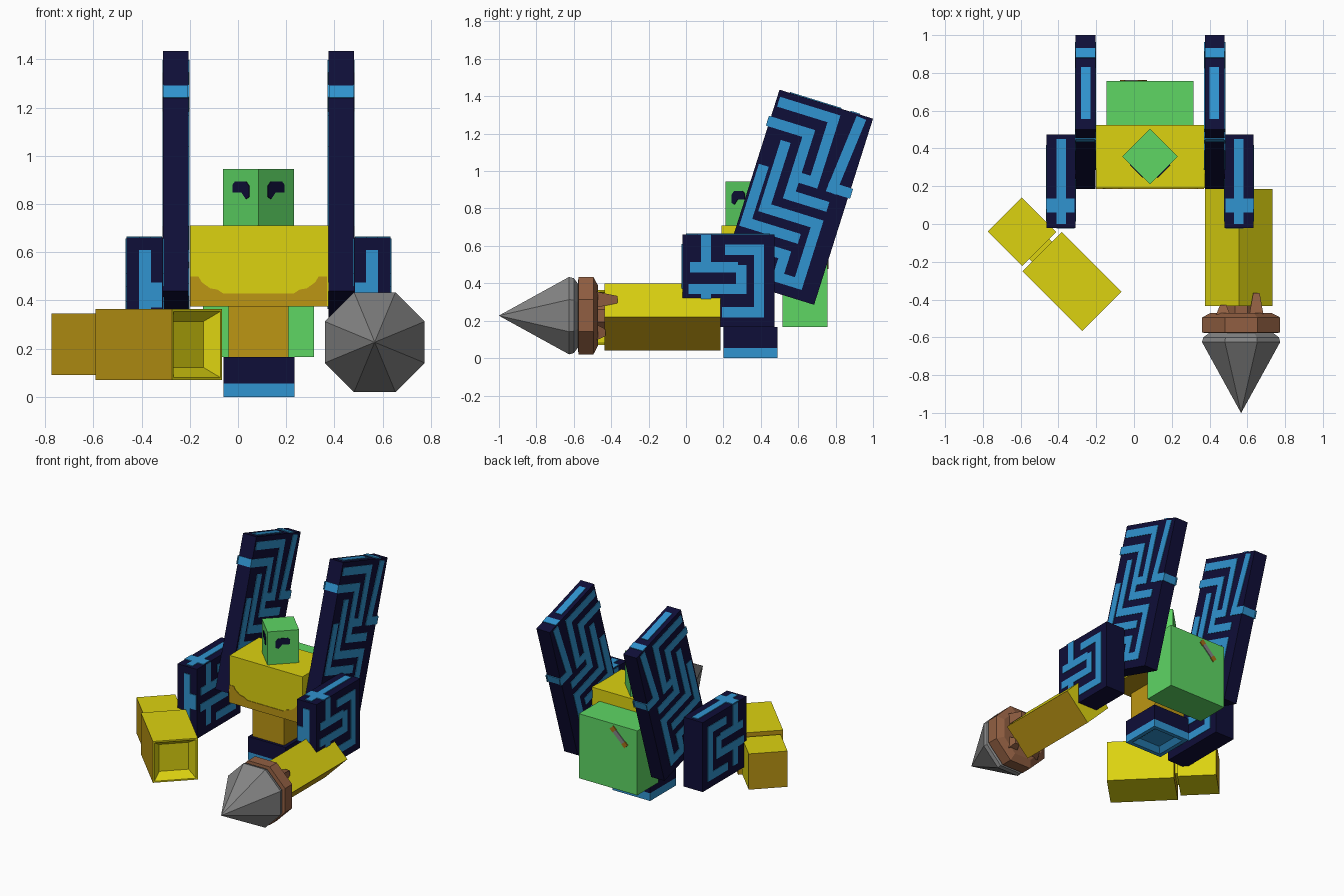
import bpy, bmesh, math
from mathutils import Matrix, Vector

if "Cube" in bpy.data.objects:
    bpy.data.objects.remove(bpy.data.objects["Cube"])


def mat(name, r, g, b):
    m = bpy.data.materials.new(name)
    lin = [((c / 255 + 0.055) / 1.055) ** 2.4 if c > 10 else c / 255 / 12.92 for c in (r, g, b)]
    m.diffuse_color = (*lin, 1)
    m.use_nodes = True
    m.node_tree.nodes["Principled BSDF"].inputs["Base Color"].default_value = m.diffuse_color
    return m


YELLOW = mat("yellow", 220, 210, 16)
OCHRE = mat("ochre", 188, 150, 20)
GREEN = mat("green", 94, 214, 100)
NAVY = mat("navy", 15, 14, 56)
BLUE = mat("blue", 48, 148, 208)
BROWN = mat("brown", 145, 95, 66)
GREY = mat("grey", 132, 132, 132)
ORANGE = mat("orange_brown", 165, 110, 25)
CX = 0.085  # symmetry plane of the body


def add_box(bm, centre, size, rot=None):
    m = Matrix.Translation(centre) @ (rot or Matrix()) @ Matrix.Diagonal((*size, 1))
    return bmesh.ops.create_cube(bm, size=1, matrix=m)["verts"]


def finish(name, bm, mats, rule=None):
    bmesh.ops.recalc_face_normals(bm, faces=bm.faces[:])
    bm.normal_update()
    if rule:
        for f in bm.faces:
            f.material_index = rule(f)
    me = bpy.data.meshes.new(name)
    bm.to_mesh(me)
    bm.free()
    for m in mats:
        me.materials.append(m)
    ob = bpy.data.objects.new(name, me)
    bpy.context.collection.objects.link(ob)
    return ob


def box(name, lo, hi, *mats, rule=None):
    bm = bmesh.new()
    lo, hi = Vector(lo), Vector(hi)
    add_box(bm, (lo + hi) / 2, hi - lo)
    return finish(name, bm, mats, rule)


def plate(name, pts, out, m):
    """Thin painted plate: polygon pushed along the vector out."""
    bm = bmesh.new()
    f = bm.faces.new([bm.verts.new(p) for p in pts])
    ext = bmesh.ops.extrude_face_region(bm, geom=[f])["geom"]
    for v in ext:
        if isinstance(v, bmesh.types.BMVert):
            v.co += Vector(out)
    return finish(name, bm, [m])


def strokes(name, xs, lines, w):
    """Maze lines on the side planes x = xs, drawn in (y, z)."""
    bm = bmesh.new()
    for x in xs:
        for line in lines:
            for a, b in zip(line, line[1:]):
                a, b = Vector(a), Vector(b)
                d = b - a
                rot = Matrix.Rotation(math.atan2(d.y, d.x), 4, 'X')
                c = (a + b) / 2
                add_box(bm, (x, c.x, c.y), (0.007, d.length + w, w), rot)
    return finish(name, bm, [BLUE])


# torso, with ochre underside and lower band
box("torso", (-0.2, 0.19, 0.375), (0.375, 0.525, 0.71), YELLOW, OCHRE,
    rule=lambda f: int(f.normal.z < -0.5))
half = [(-0.2, 0.5), (-0.165, 0.5), (-0.15, 0.475), (-0.115, 0.45), (-0.085, 0.445), (-0.06, 0.428)]
band = [(-0.2, 0.375)] + half + [(2 * CX - x, z) for x, z in half[::-1]] + [(0.37, 0.375)]
plate("torso_band", [(x, 0.19, z) for x, z in band], (0, -0.004, 0), OCHRE)
box("waist", (-0.04, 0.22, 0.16), (0.21, 0.465, 0.38), OCHRE)

# base block with a recessed blue sole
box("base", (-0.06, 0.2, 0.055), (0.235, 0.49, 0.165), NAVY)
bm = bmesh.new()
add_box(bm, (0.0875, 0.345, 0.0275), (0.295, 0.29, 0.055))
bm.normal_update()
sole = [f for f in bm.faces if f.normal.z < -0.5]
for inset, lift in ((0.04, 0), (0.05, 0.03)):
    bmesh.ops.inset_region(bm, faces=sole, thickness=inset)
    for v in sole[0].verts:
        v.co.z += lift
finish("sole", bm, [BLUE])

# head turned by 45 degrees, with an eye on each front face
bm = bmesh.new()
add_box(bm, (CX, 0.357, 0.8225), (0.208, 0.208, 0.245), Matrix.Rotation(math.pi / 4, 4, 'Z'))
finish("head", bm, [GREEN])
eye = [(0.105, 0.848), (0.105, 0.88), (0.095, 0.893), (0.05, 0.893),
       (0.037, 0.875), (0.037, 0.83), (0.05, 0.82), (0.068, 0.848)]
for s, side in ((-1, "left"), (1, "right")):
    plate("eye_" + side, [(CX + s * d, 0.21 + d, z) for d, z in eye], (s * 0.003, -0.003, 0), NAVY)

# backpack with a diagonal latch
box("backpack", (-0.145, 0.515, 0.165), (0.315, 0.757, 0.625), GREEN)
for name, t0, t1, w, m in (("latch_bar", 0.2, 0.8, 0.032, GREY),
                           ("latch_end_top", 0, 0.2, 0.038, ORANGE),
                           ("latch_end_low", 0.8, 1, 0.038, ORANGE)):
    a, b = Vector((0.055, 0, 0.6)), Vector((-0.06, 0, 0.49))
    d = (b - a).normalized()
    n = Vector((-d.z, 0, d.x)) * w / 2
    p, q = a.lerp(b, t0), a.lerp(b, t1)
    plate(name, [v + Vector((0, 0.757, 0)) for v in (p + n, q + n, q - n, p - n)], (0, 0.006, 0), m)

# tall tilted slabs and square shoulder slabs
TL, TR, BR, BL = [Vector(p) for p in ((0.5, 1.435), (1.0, 1.28), (0.685, 0.285), (0.185, 0.44))]
U, V = (TR - TL), (BL - TL)


def uv(u, v):
    return TL + U * u + V * v


tall_maze = [
    [(0.08, 0.06), (0.62, 0.06), (0.62, 0.4), (0.45, 0.4)],
    [(0.03, 0.17), (0.42, 0.17), (0.42, 0.5), (0.78, 0.5)],
    [(0.22, 0.27), (0.22, 0.6), (0.78, 0.6), (0.78, 0.92), (0.54, 0.92)],
    [(0.88, 0.04), (0.82, 0.4), (0.97, 0.4)],
    [(0.08, 0.42), (0.08, 0.7), (0.6, 0.7)],
    [(0.4, 0.8), (0.56, 0.8), (0.56, 0.92)],
]
tall_lines = [[uv(*p) for p in line] for line in tall_maze]
square_lines = [
    [(0.107, 0.63), (0.107, 0.485), (0.25, 0.485)],
    [(0.05, 0.485), (0.107, 0.485)],
    [(0.235, 0.58), (0.39, 0.58), (0.39, 0.245), (0.22, 0.245)],
    [(0.04, 0.37), (0.295, 0.37), (0.295, 0.47)],
    [(0.107, 0.37), (0.107, 0.25)],
]


def edge_strip(name, x0, x1, a, b, out):
    """Plate on a narrow slab face, between (y, z) points a and b."""
    plate(name, [(x0, *a), (x1, *a), (x1, *b), (x0, *b)], (0, *(Vector(out) * 0.005)), BLUE)


up, fwd = -V.normalized(), -U.normalized()
for s, side in ((-1, "left"), (1, "right")):
    X = lambda d: CX + s * d
    bm = bmesh.new()
    rings = [[bm.verts.new((X(d), *p)) for p in (TL, TR, BR, BL)] for d in (0.29, 0.395)]
    for r in rings:
        bm.faces.new(r)
    for i in range(4):
        j = (i + 1) % 4
        bm.faces.new((rings[0][i], rings[0][j], rings[1][j], rings[1][i]))
    finish("tall_slab_" + side, bm, [NAVY])
    strokes("tall_slab_maze_" + side, (X(0.29), X(0.395)), tall_lines, 0.055)
    edge_strip("tall_front_band_" + side, X(0.29), X(0.395), uv(0, 0.145), uv(0, 0.197), fwd)
    edge_strip("tall_back_band_" + side, X(0.29), X(0.395), uv(1, 0.375), uv(1, 0.425), -fwd)
    edge_strip("tall_top_band_" + side, X(0.29), X(0.395), uv(0.76, 0), uv(0.86, 0), up)
    edge_strip("tall_top_strip_" + side, X(0.315), X(0.365), uv(0.11, 0), uv(0.66, 0), up)

    xs = sorted((X(0.395), X(0.548)))
    box("shoulder_slab_" + side, (xs[0], -0.02, 0.165), (xs[1], 0.473, 0.66), NAVY)
    strokes("shoulder_maze_" + side, (X(0.395), X(0.548)), square_lines, 0.055)
    top, front = (0, 1), (-1, 0)
    edge_strip("shoulder_top_strip_" + side, X(0.445), X(0.495), (0.0, 0.66), (0.45, 0.66), top)
    edge_strip("shoulder_top_cross_" + side, X(0.4), X(0.548), (0.06, 0.66), (0.135, 0.66), top)
    edge_strip("shoulder_front_strip_" + side, X(0.445), X(0.495), (-0.02, 0.61), (-0.02, 0.25), front)
    edge_strip("shoulder_front_bend_" + side, X(0.4), X(0.495), (-0.02, 0.475), (-0.02, 0.37), front)

# drill arm: square bar standing on its edge
bm = bmesh.new()
add_box(bm, (0.555, -0.125, 0.22), (0.252, 0.62, 0.252), Matrix.Rotation(math.pi / 4, 4, 'Y'))
finish("drill_arm", bm, [YELLOW, OCHRE], lambda f: int(f.normal.z < -0.3))


def octagon(name, rings, m):
    """Eight-sided stack along y from (y, apothem) pairs."""
    bm = bmesh.new()
    loops = []
    for y, r in rings:
        R = r / math.cos(math.pi / 8)
        loops.append([bm.verts.new((0.567 + R * math.cos((k + 0.5) * math.pi / 4), y,
                                    0.227 + R * math.sin((k + 0.5) * math.pi / 4))) for k in range(8)])
    for a, b in zip(loops, loops[1:]):
        for k in range(8):
            bm.faces.new((a[k], a[k - 1], b[k - 1], b[k]))
    bm.faces.new(loops[0])
    bm.faces.new(loops[-1])
    bmesh.ops.remove_doubles(bm, verts=bm.verts[:], dist=0.0005)
    return finish(name, bm, [m])


octagon("drill_cone", [(-1.0, 0.0005), (-0.625, 0.207), (-0.6, 0.2), (-0.57, 0.16)], GREY)
octagon("drill_collar", [(-0.578, 0.17), (-0.575, 0.207), (-0.495, 0.207), (-0.47, 0.16)], BROWN)
octagon("drill_core", [(-0.48, 0.08), (-0.43, 0.08)], BROWN)
# pointed prongs gripping the arm
for k, (sx, sz, tip) in enumerate(((1, 1, -0.365), (-1, 1, -0.43), (1, -1, -0.43), (-1, -1, -0.43))):
    bm = bmesh.new()
    for v in add_box(bm, (0.56 + sx * 0.088, (tip - 0.48) / 2, 0.225 + sz * 0.088),
                     (0.075, tip + 0.48, 0.085)):
        if v.co.y > tip - 0.01:
            v.co.x += (0.56 + sx * 0.088 - v.co.x) * 0.55
            v.co.z += (0.225 + sz * 0.088 - v.co.z) * 0.55
    finish(f"drill_prong_{k + 1}", bm, [BROWN])

# bent arm: upper block, joint and hollow-ended forearm
turn = Matrix.Rotation(-math.pi / 4, 4, 'Z')
side_rule = lambda f: int(f.normal.x < -0.5)
bm = bmesh.new()
add_box(bm, (-0.592, -0.041, 0.2175), (0.258, 0.255, 0.255), turn)
finish("upper_arm", bm, [YELLOW, OCHRE], side_rule)
bm = bmesh.new()
add_box(bm, (-0.493, -0.142, 0.2175), (0.06, 0.15, 0.15), turn)
finish("elbow_joint", bm, [YELLOW])
bm = bmesh.new()
add_box(bm, (-0.328, -0.305, 0.2175), (0.447, 0.295, 0.295), turn)
bm.normal_update()
end = [f for f in bm.faces if f.normal.x > 0.5 and f.normal.y < -0.5]
bmesh.ops.inset_region(bm, faces=end, thickness=0.015)
bmesh.ops.inset_region(bm, faces=end, thickness=0.058)
for v in end[0].verts:
    v.co += Vector((-0.04, 0.04, 0))
finish("forearm", bm, [YELLOW, OCHRE], side_rule)
